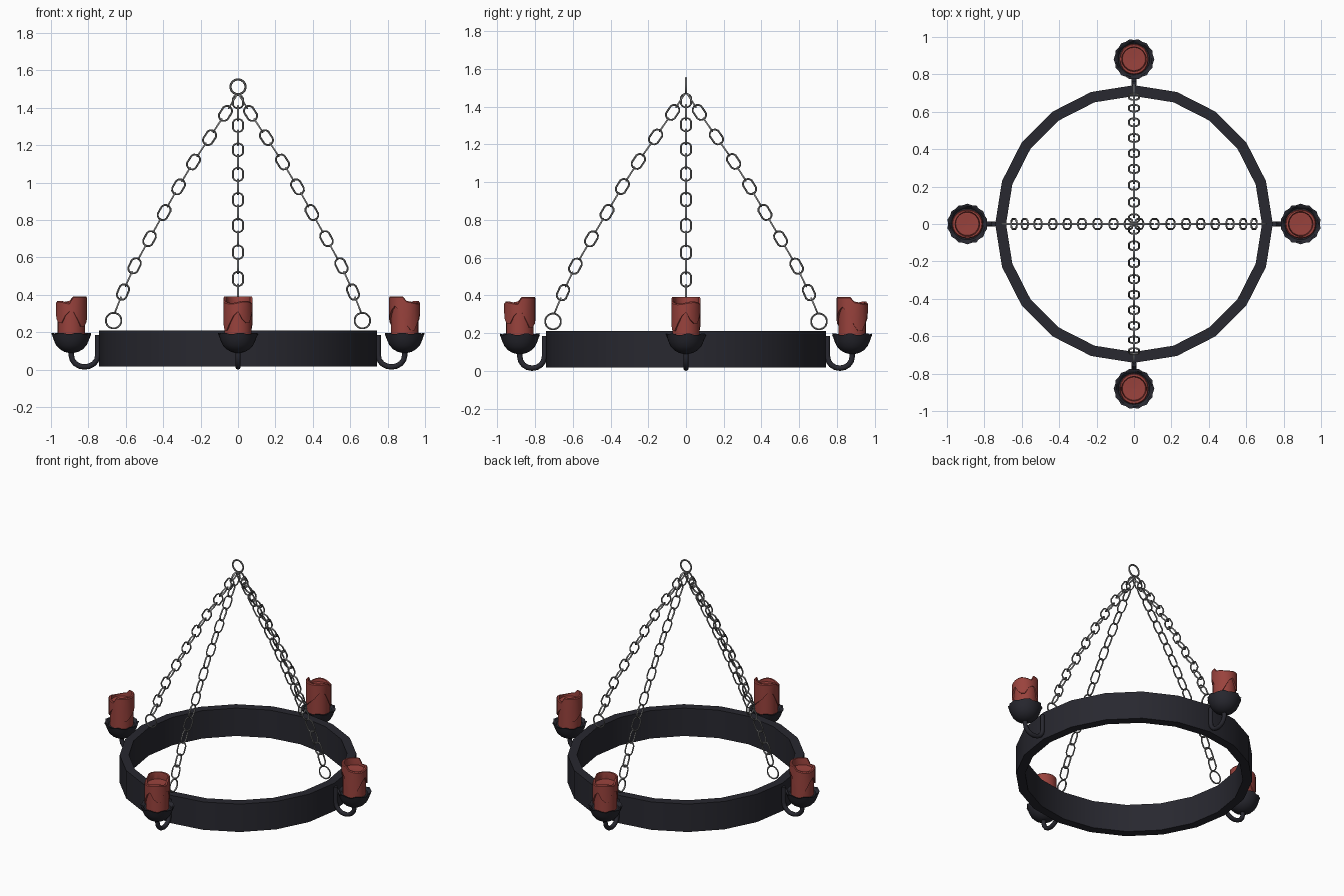
import bpy, bmesh, math
from mathutils import Vector, Matrix

if "Cube" in bpy.data.objects:
    bpy.data.objects.remove(bpy.data.objects["Cube"])


def material(name, rgb):
    m = bpy.data.materials.new(name)
    m.diffuse_color = (*rgb, 1)
    m.use_nodes = True
    m.node_tree.nodes["Principled BSDF"].inputs["Base Color"].default_value = m.diffuse_color
    return m


IRON = material("dark_iron", (0.021, 0.021, 0.029))
STEEL = material("chain_steel", (0.21, 0.21, 0.21))
WAX = material("red_wax", (0.32, 0.055, 0.046))


def finish(bm, name, mat, smooth=None):
    bmesh.ops.recalc_face_normals(bm, faces=bm.faces)
    me = bpy.data.meshes.new(name)
    bm.to_mesh(me)
    bm.free()
    me.materials.append(mat)
    ob = bpy.data.objects.new(name, me)
    bpy.context.collection.objects.link(ob)
    if smooth:
        bpy.ops.object.select_all(action='DESELECT')
        ob.select_set(True)
        bpy.context.view_layer.objects.active = ob
        bpy.ops.object.shade_smooth_by_angle(angle=math.radians(smooth))
    return ob


def lathe(bm, n, profile, closed=False):
    """profile(i, angle) gives the (radius, z) points of spoke i."""
    spokes = []
    for i in range(n):
        a = 2 * math.pi * i / n
        spokes.append([bm.verts.new((r * math.cos(a), r * math.sin(a), z))
                       for r, z in profile(i, a)])
    k = len(spokes[0])
    for i in range(n):
        p, q = spokes[i], spokes[(i + 1) % n]
        for j in range(k if closed else k - 1):
            l = (j + 1) % k
            bm.faces.new((p[j], q[j], q[l], p[l]))
    if not closed:
        bm.faces.new([s[0] for s in spokes])
        bm.faces.new([s[-1] for s in spokes])


def tube(bm, pts, side, r, closed, sides=6):
    """Sweep a round wire along a flat path; side is the path plane's normal."""
    n, rings = len(pts), []
    for i, p in enumerate(pts):
        a = pts[i - 1] if closed or i > 0 else p
        b = pts[(i + 1) % n] if closed or i < n - 1 else p
        out = (b - a).normalized().cross(side)
        rings.append([bm.verts.new(p + r * (out * math.cos(t) + side * math.sin(t)))
                      for t in (2 * math.pi * s / sides for s in range(sides))])
    for i in range(n if closed else n - 1):
        p, q = rings[i], rings[(i + 1) % n]
        for s in range(sides):
            u = (s + 1) % sides
            bm.faces.new((p[s], p[u], q[u], q[s]))
    if not closed:
        bm.faces.new(rings[0])
        bm.faces.new(rings[-1])


def link(bm, c, along, side, straight, radius, wire, n=12):
    """Stadium shaped chain link, or a plain ring when straight is 0."""
    across = along.cross(side)
    pts = []
    for i in range(n):
        t = 2 * math.pi * (i + 0.5) / n
        s = straight if math.cos(t) > 0 else -straight
        pts.append(c + along * (radius * math.cos(t) + s) + across * radius * math.sin(t))
    tube(bm, pts, side, wire, True)


# hoop: 20-sided iron band
bm = bmesh.new()
lathe(bm, 20, lambda i, a: [(.742, .017), (.742, .21), (.684, .21), (.684, .017)], True)
finish(bm, "hoop", IRON, 30)

# hanging ring at the top
X, Y, Z = Vector((1, 0, 0)), Vector((0, 1, 0)), Vector((0, 0, 1))
bm = bmesh.new()
link(bm, Vector((0, 0, 1.512)), Z, Y, 0, .040, .006, 20)
finish(bm, "hanging_ring", STEEL, 60)

# centres of the chain links that lie flat in the chain's plane
FLAT = [(.067, 1.37), (.152, 1.24), (.238, 1.11), (.318, .977),
        (.395, .84), (.473, .70), (.553, .555), (.615, .415)]
PATH = [(.028, 1.433)]
for k, p in enumerate(FLAT):
    q = FLAT[k + 1] if k < 7 else (.668, .28)
    PATH += [p, ((p[0] + q[0]) / 2, (p[1] + q[1]) / 2)]


def build_chain(name, turn, spread):
    bm = bmesh.new()
    pts = [Vector((x * spread, 0, z)) for x, z in PATH]
    for k, c in enumerate(pts):
        along = (pts[max(k - 1, 0)] - pts[min(k + 1, len(pts) - 1)]).normalized()
        side = Y if k % 2 else along.cross(Y)
        link(bm, c, along, side, .015, .0275, .005)
    link(bm, Vector((.665 * spread, 0, .262)), Z, Y, 0, .042, .005, 16)
    bm.transform(turn)
    finish(bm, name, STEEL, 60)


def build_arm(name, turn, d):
    bm = bmesh.new()
    pts = [Vector((.75, 0, .185)), Vector((.75, 0, .09))]
    for k in range(9):
        t = math.pi + math.pi * k / 8
        pts.append(Vector(((.75 + d) / 2 + (d - .75) / 2 * -math.cos(t - math.pi), 0,
                           .075 + .061 * math.sin(t))))
    pts.append(Vector((d, 0, .11)))
    tube(bm, pts, Y, .0145, False, 8)
    bm.transform(turn)
    finish(bm, name, IRON, 50)


def build_cup(name, turn, d):
    # bowl with a slightly scalloped, flaring lip
    def prof(i, a):
        rim = .109 if i % 2 else .103
        lift = .197 if i % 4 < 2 else .190
        bowl = [(.096 * math.sin(t), .178 - .09 * math.cos(t))
                for t in (.12, .4, .7, 1.0, 1.3)]
        return bowl + [(.099, .172), (rim, lift), (.095, lift - .002), (.084, .178)]
    bm = bmesh.new()
    lathe(bm, 28, prof)
    bm.transform(turn @ Matrix.Translation((d, 0, 0)))
    finish(bm, name, IRON, 35)


# how far the melted wax runs down on each side
DRIP = [.31, .27, .25, .25, .29, .31, .31, .27, .23, .23, .25,
        .27, .29, .32, .34, .32, .28, .24, .21, .21, .25, .29]


def build_candle(name, turn, d):
    bm = bmesh.new()
    lathe(bm, 22, lambda i, a: [(.073, .17), (.073, .34), (.058, .348), (.004, .345)])

    # melted outer skirt: tall towards the hoop, low on the outside
    def skirt(i, a):
        top = .392 if math.cos(a) < .12 else .362 + .006 * math.sin(3 * a)
        r = .0765 + .0065 * abs(math.cos(a))
        return [(.07, DRIP[i]), (r, DRIP[i]), (r, top - .006), (r - .005, top),
                (.066, top), (.062, .343)]
    lathe(bm, 22, skirt, True)
    bm.transform(turn @ Matrix.Translation((d, 0, 0)))
    finish(bm, name, WAX, 30)


# four identical stations around the hoop
for k, label in enumerate(("right", "back", "left", "front")):
    turn = Matrix.Rotation(k * math.pi / 2, 4, 'Z')
    d = .891 if k % 2 == 0 else .881
    build_chain("chain_" + label, turn, 1 if k % 2 == 0 else 1.06)
    build_arm("arm_" + label, turn, d)
    build_cup("cup_" + label, turn, d)
    build_candle("candle_" + label, turn, d)
